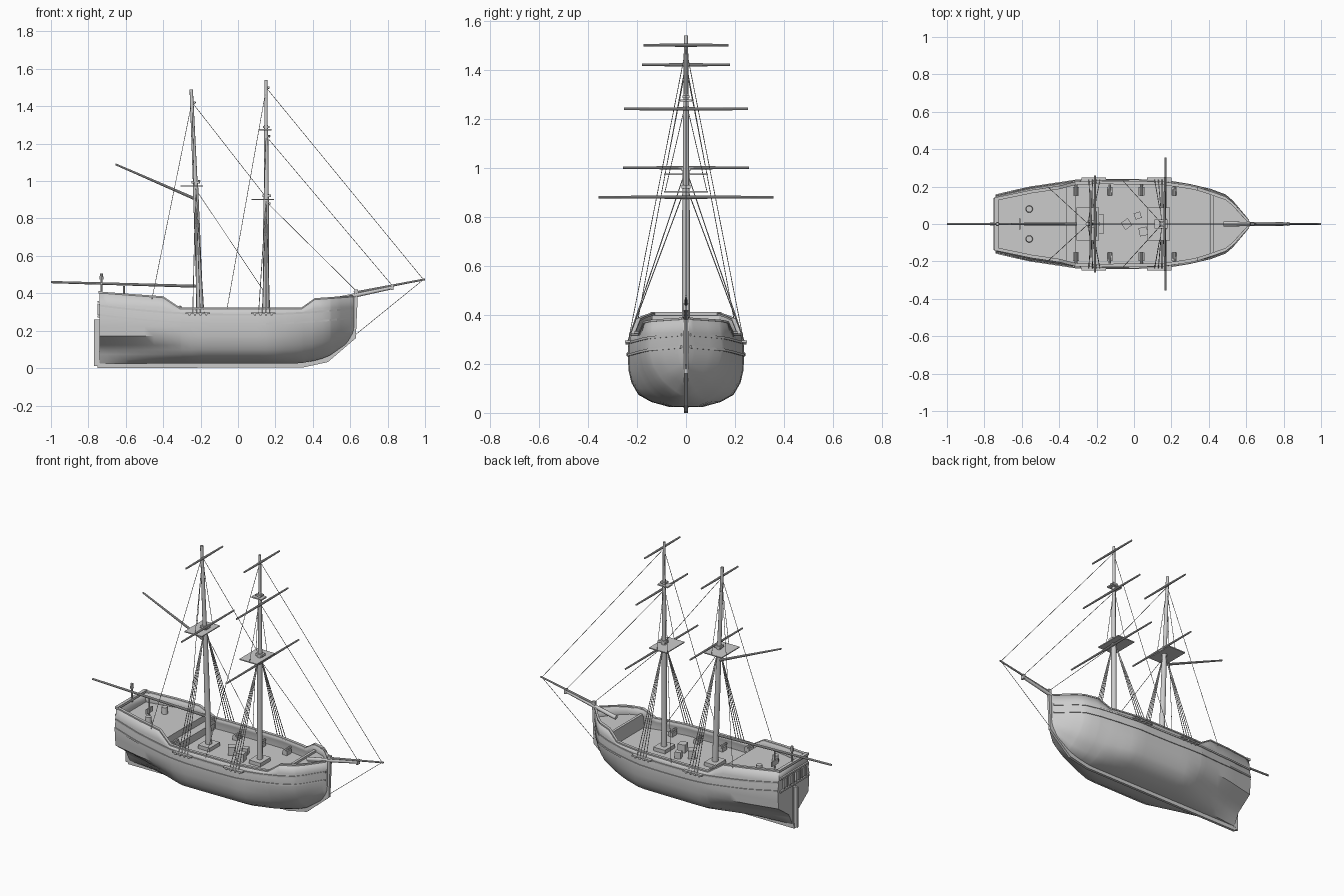
import bpy, bmesh, math
from mathutils import Vector, Matrix

if "Cube" in bpy.data.objects:
    bpy.data.objects.remove(bpy.data.objects["Cube"], do_unlink=True)

grey = bpy.data.materials.new("plain_grey")
grey.use_nodes = True
COLOUR = (0.6, 0.6, 0.6, 1)
grey.diffuse_color = COLOUR
grey.node_tree.nodes["Principled BSDF"].inputs["Base Color"].default_value = COLOUR


def finish(name, bm, smooth=False):
    bmesh.ops.recalc_face_normals(bm, faces=bm.faces[:])
    mesh = bpy.data.meshes.new(name)
    bm.to_mesh(mesh)
    bm.free()
    mesh.materials.append(grey)
    obj = bpy.data.objects.new(name, mesh)
    bpy.context.collection.objects.link(obj)
    if smooth:
        bpy.ops.object.select_all(action='DESELECT')
        obj.select_set(True)
        bpy.context.view_layer.objects.active = obj
        bpy.ops.object.shade_smooth_by_angle(angle=math.radians(35))
    return obj


def box(name, centre, size, turn=0):
    bm = bmesh.new()
    m = Matrix.Translation(centre) @ Matrix.Rotation(turn, 4, 'Z') @ Matrix.Diagonal((*size, 1))
    bmesh.ops.create_cube(bm, size=1, matrix=m)
    return finish(name, bm)


def spar(name, a, b, r1, r2=None, sides=10):
    a, b = Vector(a), Vector(b)
    m = Matrix.Translation((a + b) / 2) @ (b - a).to_track_quat('Z', 'Y').to_matrix().to_4x4()
    bm = bmesh.new()
    bmesh.ops.create_cone(bm, cap_ends=True, segments=sides, radius1=r1,
                          radius2=r1 if r2 is None else r2, depth=(b - a).length, matrix=m)
    return finish(name, bm, sides > 6)


def rope(name, a, b, r=0.0016):
    spar(name, a, b, r, sides=5)


def prism(name, points, offset):
    """Flat polygon swept along an offset vector."""
    bm = bmesh.new()
    face = bm.faces.new([bm.verts.new(p) for p in points])
    new = bmesh.ops.extrude_face_region(bm, geom=[face])["geom"]
    bmesh.ops.translate(bm, vec=offset, verts=[v for v in new if isinstance(v, bmesh.types.BMVert)])
    return finish(name, bm)


def strip(name, path, wide, tall):
    """Rectangular moulding that follows a path on one side of the hull."""
    bm = bmesh.new()
    rings = [[bm.verts.new((x, y + dy * wide, z + dz * tall))
              for dy, dz in ((-1, -1), (1, -1), (1, 1), (-1, 1))] for x, y, z in path]
    for p, q in zip(rings, rings[1:]):
        for i in range(4):
            bm.faces.new((p[i], p[i - 1], q[i - 1], q[i]))
    bm.faces.new(rings[0])
    bm.faces.new(rings[-1])
    return finish(name, bm)


def interp(table, x):
    if x <= table[0][0]:
        return table[0][1]
    for (a, p), (b, q) in zip(table, table[1:]):
        if x <= b:
            return p + (q - p) * (x - a) / (b - a)
    return table[-1][1]


# Hull lines: breadth, keel and sheer along the length, and two section shapes
BREADTH = [(-.74, .155), (-.55, .197), (-.31, .233), (-.2, .237), (.15, .233), (.3, .21), (.41, .185),
           (.49, .155), (.53, .12), (.58, .06), (.605, .03), (.62, .01)]
KEEL = [(.33, .025), (.41, .04), (.48, .06), (.58, .13), (.62, .18)]
SHEER = [(-.74, .405), (-.4, .38), (-.31, .32), (.34, .32), (.41, .37), (.62, .385)]
MID = [(0, .3), (.08, .6), (.2, .82), (.4, .94), (.65, 1), (1, 1)]
STERN = [(0, .06), (.3, .3), (.6, .95), (1, 1)]
BOW = [(0, .1), (.3, .6), (.65, .93), (1, 1)]
KNEE = 0.27


def hull_y(x, z):
    k = interp(KEEL, x)
    u = max(0, (z - k) / (KNEE - k))
    aft = interp([(-.74, 1), (-.25, 0)], x)
    fore = interp([(.2, 0), (.55, 1)], x)
    f = interp(MID, u) * (1 - aft - fore) + interp(STERN, u) * aft + interp(BOW, u) * fore
    return interp(BREADTH, x) * f * (1 - 0.8 * max(0, z - KNEE))


def stations(x0, x1):
    knots = {x for t in (BREADTH, SHEER) for x, _ in t} | {i / 20 for i in range(-14, 13)}
    return [x0] + sorted(x for x in knots if x0 + .004 < x < x1 - .004) + [x1]


# Hull shell with transom
bm = bmesh.new()
rings = []
for x in stations(-.74, .62):
    k, s = interp(KEEL, x), interp(SHEER, x)
    levels = [k + u * (KNEE - k) for u in (0, .08, .2, .3, .4, .6, .8, 1)]
    levels += [KNEE + (s - KNEE) * t for t in (.5, 1)]
    half = [(x, hull_y(x, z), z) for z in levels]
    rings.append([bm.verts.new((x, -y, z)) for x, y, z in reversed(half)] + [bm.verts.new(p) for p in half])
for p, q in zip(rings, rings[1:]):
    for i in range(len(p) - 1):
        bm.faces.new((p[i], p[i + 1], q[i + 1], q[i]))
n = len(rings[0])
for i in range(n // 2 - 1):
    bm.faces.new((rings[0][i], rings[0][i + 1], rings[0][n - 2 - i], rings[0][n - 1 - i]))
    bm.faces.new((rings[-1][i], rings[-1][i + 1], rings[-1][n - 2 - i], rings[-1][n - 1 - i]))
hull = finish("hull", bm, True)
thick = hull.modifiers.new("planking", 'SOLIDIFY')
thick.thickness = 0.01
thick.offset = -1


# Decks
def deck(name, x0, x1, z, depth):
    side = [(x, max(.002, hull_y(x, z) - .006), z) for x in stations(x0, x1)]
    prism(name, side + [(x, -y, z) for x, y, z in reversed(side)], (0, 0, -depth))


deck("quarter_deck", -.735, -.36, .335, .09)
deck("quarter_step", -.36, -.31, .295, .05)
deck("main_deck", -.37, .42, .25, .02)
deck("fore_deck", .41, .61, .325, .08)
box("fore_deck_beam", (.418, 0, .33), (.016, .32, .016))
box("stern_rail", (-.735, 0, .405), (.02, .29, .014))

# Rails, wales and chain plates on both sides
for side, label in ((1, "left"), (-1, "right")):
    xs = stations(-.74, .615)
    strip("rail_" + label, [(x, side * max(.003, hull_y(x, interp(SHEER, x)) - .005), interp(SHEER, x)) for x in xs],
          .009, .004)
    for i, z0 in enumerate((.235, .285)):
        lift = [(x, z0 + .09 * x * x) for x in xs]
        strip(f"wale_{i}_{label}", [(x, side * (hull_y(x, z) + .001), z) for x, z in lift], .004, .005)
    for x, mast in ((-.215, "main"), (.135, "fore")):
        box(f"{mast}_channel_{label}", (x, side * .236, .292), (.13, .025, .008))
        for j in range(4):
            px = x - .045 + j * .03
            spar(f"{mast}_deadeye_{j}_{label}", (px, side * .232, .285), (px, side * .247, .285), .006, sides=8)
    # Deck guns
    for i, x in enumerate((-.31, -.13, .04, .215)):
        z = .31 if x < -.3 else .265
        box(f"gun_carriage_{i}_{label}", (x, side * .175, z), (.03, .045, .025))
        spar(f"gun_barrel_{i}_{label}", (x, side * .15, z + .016), (x, side * .21, z + .016), .009, .007, 8)
    spar("deck_cask_" + label, (-.56, side * .08, .33), (-.56, side * .08, .375), .02, .017, 12)

# Keel with stem, and rudder
outline = [(-.75, 0), (.35, .004), (.48, .032), (.63, .16), (.642, .42), (.622, .42),
           (.61, .2), (.46, .07), (.34, .035), (-.75, .035)]
prism("keel_and_stem", [(x, -.008, z) for x, z in outline], (0, .016, 0))
box("rudder", (-.757, 0, .135), (.026, .014, .25))
box("rudder_post", (-.742, 0, .14), (.012, .02, .24))

# Transom windows, lantern and boom rest
for i in range(4):
    y = -.09 + i * .06
    box(f"window_frame_{i}", (-.742, y, .315), (.012, .042, .055))
    for d in (-1, 1):
        box(f"window_bar_{i}_{d}", (-.749, y + d * .016, .315), (.006, .008, .06))
for z in (.275, .355):
    box("transom_moulding", (-.743, 0, z), (.014, .28, .01))
spar("lantern_post", (-.73, 0, .39), (-.73, 0, .48), .006)
spar("lantern", (-.73, 0, .475), (-.73, 0, .505), .011, .008, 8)
spar("wheel_post", (-.61, 0, .335), (-.61, 0, .44), .005)
box("wheel", (-.61, 0, .37), (.008, .06, .03))

# Deck fittings
box("cargo_box_a", (-.04, 0, .275), (.045, .045, .05), .6)
box("cargo_box_b", (.02, .045, .27), (.035, .035, .04), .3)
box("cargo_box_c", (.05, -.04, .275), (.045, .045, .05), .2)
box("main_mast_step", (-.2, 0, .26), (.08, .1, .025))
box("fore_mast_step", (.15, 0, .26), (.08, .1, .025))

# Masts with tops and crosstrees
spar("main_lower_mast", (-.2, 0, .24), (-.228, 0, 1.0), .018, .014, 14)
spar("main_topmast", (-.226, 0, .93), (-.25, 0, 1.49), .013, .009, 12)
spar("fore_lower_mast", (.15, 0, .24), (.15, 0, .93), .017, .015, 14)
spar("fore_topmast", (.152, 0, .86), (.15, 0, 1.3), .013, .011, 12)
spar("fore_topgallant", (.15, 0, 1.24), (.15, 0, 1.54), .009, .008, 12)
for name, x, z in (("main", -.247, .973), ("fore", .132, .902)):
    box(name + "_top", (x, 0, z), (.12, .178, .006))
    box(name + "_mast_cap", (x + .022, 0, z + .02), (.045, .035, .014))
box("fore_crosstree", (.145, 0, 1.275), (.07, .05, .008))
box("fore_topmast_cap", (.15, 0, 1.29), (.035, .03, .01))

# Yards
for name, x, z, half in (("main_topsail", -.232, 1.42, .18), ("main_lower", -.208, 1.0, .258),
                         ("fore_lower", .168, .88, .356), ("fore_topsail", .166, 1.24, .252),
                         ("fore_topgallant", .163, 1.5, .174)):
    for s in (-1, 1):
        spar(f"{name}_yard_{s}", (x, 0, z), (x, s * half, z), .007, .005)

# Bowsprit, boom and gaff
spar("bowsprit", (.48, 0, .358), (.83, 0, .432), .013, .009, 12)
spar("jib_boom", (.62, 0, .402), (1, 0, .475), .007, .005)
box("bowsprit_cap", (.825, 0, .432), (.012, .024, .028))
spar("driver_boom", (-1, 0, .46), (-.2, 0, .437), .006, .008)
spar("gaff", (-.655, 0, 1.09), (-.23, 0, .905), .005, .008)

# Stays on the centre line
for i, (x, z, x2, z2) in enumerate(((-.245, 1.42, .145, .92), (-.222, .95, .145, .4), (.15, 1.5, .99, .475),
                                    (.15, 1.24, .83, .435), (.15, .89, .635, .41), (.99, .472, .63, .18))):
    rope(f"stay_{i}", (x, 0, z), (x2, 0, z2))

# Shrouds and backstays
for s, label in ((1, "left"), (-1, "right")):
    for mast, x, z, foot in (("main", -.226, .965, -.212), ("fore", .15, .9, .14)):
        for j in range(4):
            rope(f"{mast}_shroud_{j}_{label}", (x, s * .01, z), (foot - .03 + j * .02, s * .238, .29), .0022)
    rope("main_backstay_" + label, (-.245, 0, 1.43), (-.46, s * .198, .37))
    rope("fore_backstay_" + label, (.15, 0, 1.49), (-.06, s * .232, .31))
    rope("main_upper_shroud_" + label, (-.245, 0, 1.41), (-.235, s * .085, .975))
    rope("fore_upper_shroud_" + label, (.15, 0, 1.27), (.14, s * .085, .905))
